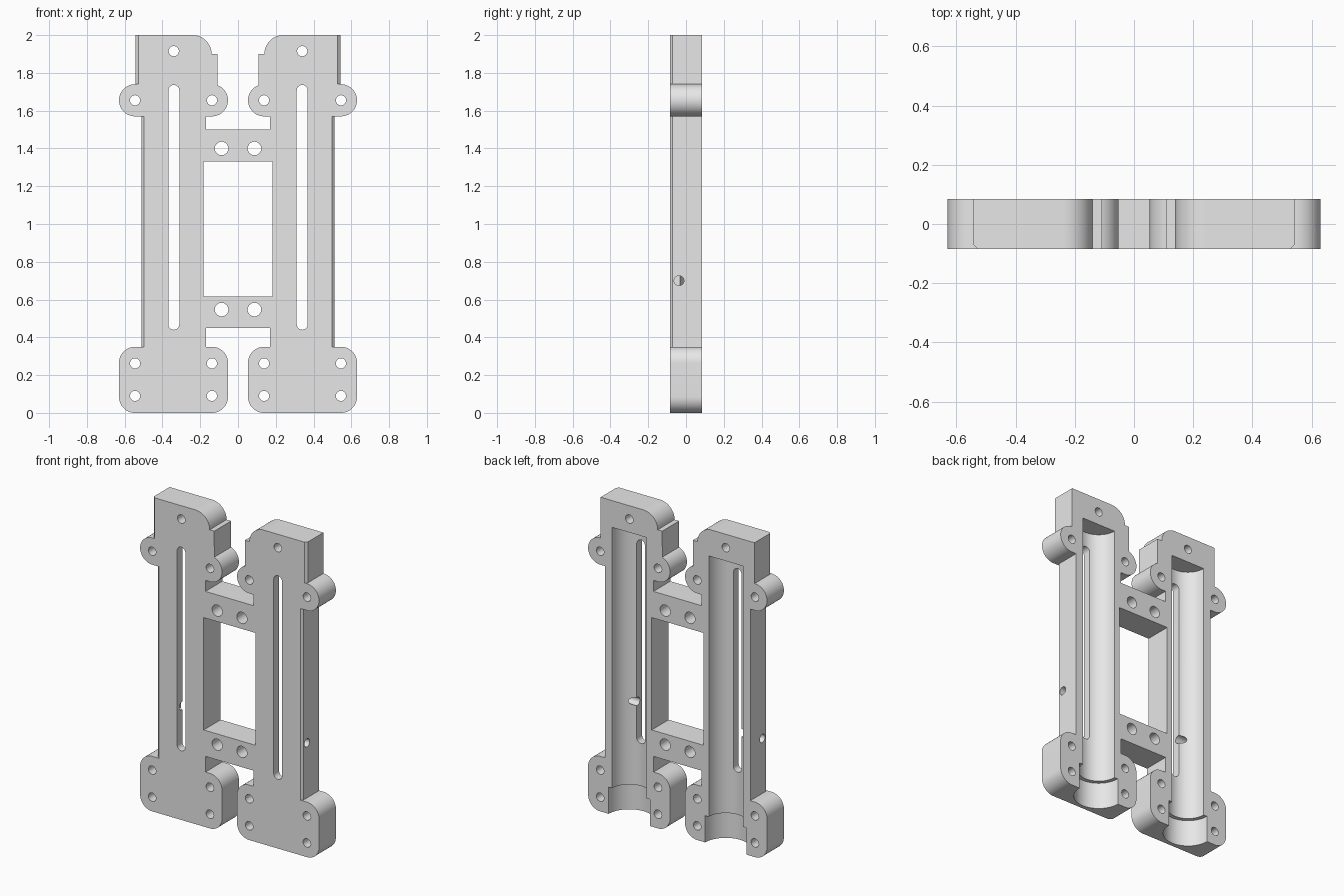
import bpy, bmesh
from math import cos, sin, pi, radians
from mathutils import Matrix, Vector

cube = bpy.data.objects.get("Cube")
if cube:
    bpy.data.objects.remove(cube, do_unlink=True)

DEPTH = 0.085      # half thickness
AXIS = 0.34        # centre line of each rail
LUG = 0.085        # radius of lugs and foot corners
IN_X, OUT_X = 0.138, 0.545

grey = bpy.data.materials.new("light grey")
grey.use_nodes = True
grey.diffuse_color = (0.8, 0.8, 0.8, 1)
grey.node_tree.nodes["Principled BSDF"].inputs["Base Color"].default_value = (0.8, 0.8, 0.8, 1)


def arc(x, z, r, a, b, n=16):
    """Points of an arc in the front plane, angles in degrees."""
    return [(x + r * cos(radians(a + (b - a) * i / n)),
             z + r * sin(radians(a + (b - a) * i / n))) for i in range(n + 1)]


def add_object(name, bm):
    bmesh.ops.recalc_face_normals(bm, faces=bm.faces)
    mesh = bpy.data.meshes.new(name)
    bm.to_mesh(mesh)
    bm.free()
    mesh.materials.append(grey)
    ob = bpy.data.objects.new(name, mesh)
    bpy.context.collection.objects.link(ob)
    return ob


def prism(name, points, direction):
    """Extrude a closed loop of 3D points."""
    bm = bmesh.new()
    face = bm.faces.new([bm.verts.new(p) for p in points])
    ext = bmesh.ops.extrude_face_region(bm, geom=[face])
    moved = [v for v in ext["geom"] if isinstance(v, bmesh.types.BMVert)]
    bmesh.ops.translate(bm, verts=moved, vec=direction)
    return add_object(name, bm)


def front_prism(name, outline, half):
    return prism(name, [(x, -half, z) for x, z in outline], (0, 2 * half, 0))


# Half frame: foot, rail, lugs, head and the two cross bars
outline = [(-0.05, 0.45), (0.17, 0.45), (0.17, 0.35)]
outline += arc(IN_X, 0.265, LUG, 90, 180) + arc(IN_X, LUG, LUG, 180, 270)
outline += arc(OUT_X, LUG, LUG, 270, 360) + arc(OUT_X, 0.265, LUG, 0, 90)
outline += [(0.512, 0.35), (0.512, 1.57)]
outline += arc(OUT_X, 1.655, LUG, -90, 90, 32)
outline += [(0.542, 1.74), (0.542, 2)]
outline += arc(0.24, 1.9, 0.1, 90, 180)
outline += [(0.108, 1.9)] + arc(IN_X, 1.655, LUG, 111, 270, 32)
outline += [(0.17, 1.57), (0.17, 1.5), (-0.05, 1.5), (-0.05, 1.33),
            (0.182, 1.33), (0.182, 0.615), (-0.05, 0.615)]
frame = front_prism("rail_frame", outline, DEPTH)

# Screw holes, bar holes and the long slot
cutters = []
screws = [(x, z) for x in (IN_X, OUT_X) for z in (0.09, 0.262, 1.655)]
for x, z in screws + [(AXIS, 1.915)]:
    cutters.append(front_prism("screw_hole", arc(x, z, 0.027, 0, 345, 23), 0.2))
for z in (0.547, 1.4):
    cutters.append(front_prism("bar_hole", arc(0.087, z, 0.036, 0, 345, 23), 0.2))
slot = arc(AXIS, 1.707, 0.029, 0, 180) + arc(AXIS, 0.469, 0.029, 180, 360)
cutters.append(front_prism("slot_cut", slot, 0.2))

# Round channel open to the back, with a wider mouth at the foot
for name, r, top in (("channel_cut", 0.12, 1.83), ("mouth_cut", 0.145, 0.17)):
    ring = [(x, y, -0.1) for x, y in arc(AXIS, DEPTH, r, 0, 354.375, 63)]
    cutters.append(prism(name, ring, (0, 0, top + 0.1)))

# Side hole through the outer wall
ring = [(AXIS, y, z) for y, z in arc(-0.037, 0.7, 0.026, 0, 345, 23)]
cutters.append(prism("side_hole", ring, (0.3, 0, 0)))

# Chamfers on the outer front edges of rail and head
for x, low, high in ((0.512, 0.35, 1.57), (0.542, 1.74, 2.1)):
    wedge = [(x - 0.024, -DEPTH - 0.01, low), (x + 0.01, -DEPTH - 0.01, low),
             (x + 0.01, -DEPTH + 0.024, low)]
    cutters.append(prism("chamfer_cut", wedge, (0, 0, high - low)))

for cutter in cutters:
    cutter.hide_render = True
    mod = frame.modifiers.new(cutter.name, "BOOLEAN")
    mod.operation = "DIFFERENCE"
    mod.solver = "EXACT"
    mod.object = cutter

# Bake the cuts, trim at the middle and mirror
bpy.context.view_layer.update()
baked = bpy.data.meshes.new_from_object(
    frame.evaluated_get(bpy.context.evaluated_depsgraph_get()))
frame.modifiers.clear()
frame.data = baked
for cutter in cutters:
    bpy.data.objects.remove(cutter, do_unlink=True)

bm = bmesh.new()
bm.from_mesh(baked)
bmesh.ops.bisect_plane(bm, geom=bm.verts[:] + bm.edges[:] + bm.faces[:],
                       plane_co=(0, 0, 0), plane_no=(1, 0, 0), clear_inner=True)
for f in bm.faces:
    f.material_index = 0
bm.to_mesh(baked)
bm.free()
baked.materials.clear()
baked.materials.append(grey)

bpy.ops.object.select_all(action="DESELECT")
frame.select_set(True)
bpy.context.view_layer.objects.active = frame
bpy.ops.object.shade_smooth_by_angle(angle=radians(30))
mirror = frame.modifiers.new("mirror", "MIRROR")
mirror.use_axis[0] = True
